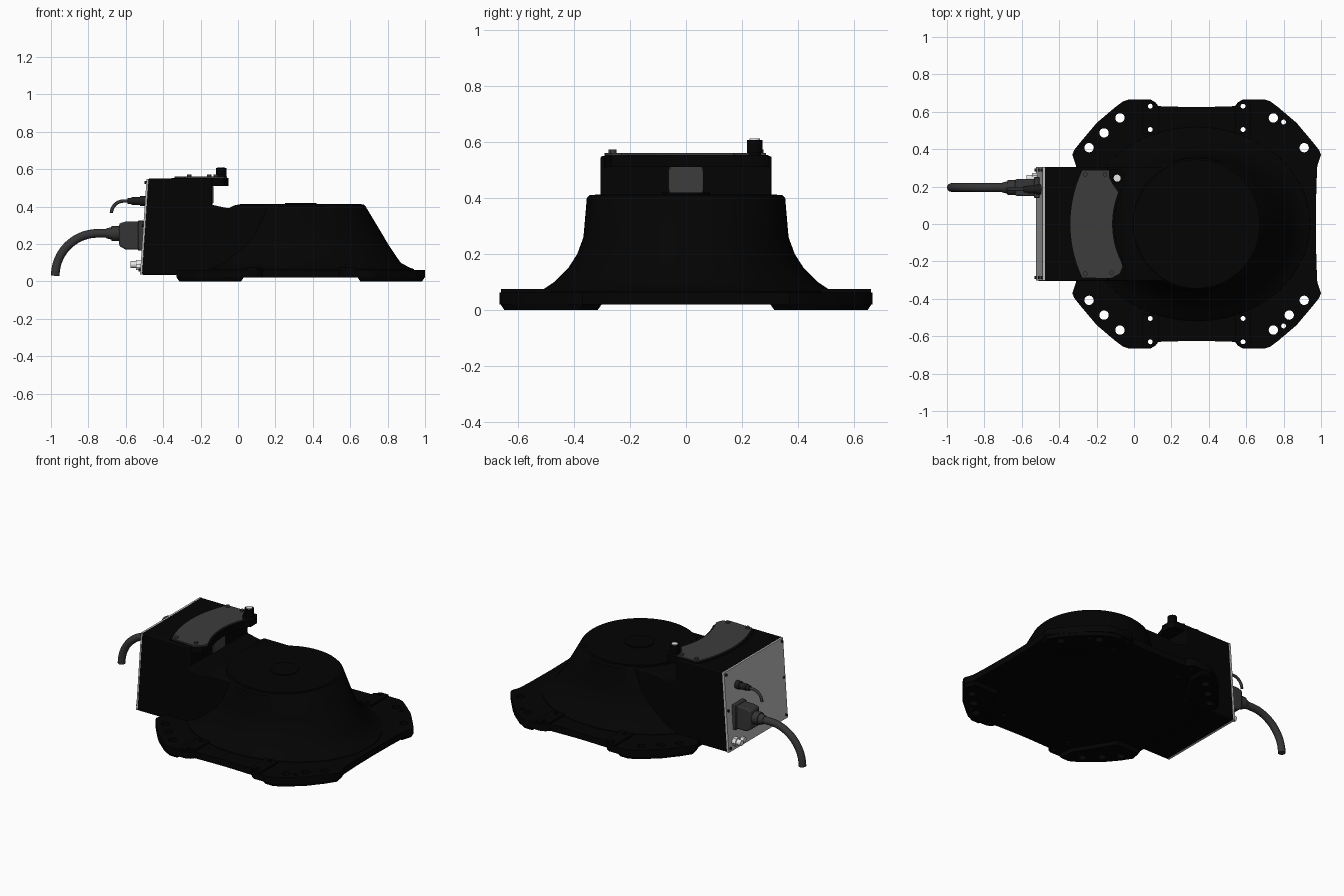
import bpy, bmesh, math
from math import sin, cos, pi, radians
from mathutils import Vector

if "Cube" in bpy.data.objects:
    bpy.data.objects.remove(bpy.data.objects["Cube"])


def material(name, v):
    m = bpy.data.materials.new(name)
    m.use_nodes = True
    m.diffuse_color = (v, v, v, 1)
    m.node_tree.nodes["Principled BSDF"].inputs["Base Color"].default_value = (v, v, v, 1)
    return m


BLACK = material("black_paint", 0.001)
GREY = material("dark_grey", 0.045)
RUBBER = material("cable_grey", 0.035)
DARK = material("plug_black", 0.012)
PANEL = material("panel_grey", 0.5)
SILVER = material("silver", 0.8)
CX = 0.335  # centre of the turret


def add(name, mesh, mat, bevel=0.0):
    ob = bpy.data.objects.new(name, mesh)
    bpy.context.scene.collection.objects.link(ob)
    mesh.materials.clear()
    mesh.materials.append(mat)
    if bevel:
        mod = ob.modifiers.new("bevel", 'BEVEL')
        mod.width, mod.segments, mod.limit_method = bevel, 2, 'ANGLE'
    bpy.ops.object.select_all(action='DESELECT')
    ob.select_set(True)
    bpy.context.view_layer.objects.active = ob
    bpy.ops.object.shade_smooth_by_angle(angle=radians(35))


def from_bmesh(name, bm, mat, **kw):
    bmesh.ops.recalc_face_normals(bm, faces=bm.faces)
    me = bpy.data.meshes.new(name)
    bm.to_mesh(me)
    bm.free()
    add(name, me, mat, **kw)


def loft(name, rings, mat, **kw):
    """Skin rings of points and cap both ends."""
    bm = bmesh.new()
    loops = [[bm.verts.new(p) for p in r] for r in rings]
    n = len(loops[0])
    for a, b in zip(loops, loops[1:]):
        for i in range(n):
            bm.faces.new((a[i], a[(i + 1) % n], b[(i + 1) % n], b[i]))
    bm.faces.new(loops[0])
    bm.faces.new(loops[-1])
    from_bmesh(name, bm, mat, **kw)


def side_prism(name, pts, y0, y1, mat, **kw):
    loft(name, [[(x, y, z) for x, z in pts] for y in (y0, y1)], mat, **kw)


def box(name, lo, hi, mat, **kw):
    pts = [(lo[0], lo[2]), (hi[0], lo[2]), (hi[0], hi[2]), (lo[0], hi[2])]
    side_prism(name, pts, lo[1], hi[1], mat, **kw)


def rod(name, a, b, r, mat, sides=20, r2=None):
    a, b = Vector(a), Vector(b)
    q = (b - a).to_track_quat('Z', 'Y')
    ring = [Vector((cos(2 * pi * i / sides), sin(2 * pi * i / sides), 0)) for i in range(sides)]
    loft(name, [[a + q @ (p * r) for p in ring],
                [b + q @ (p * (r2 or r)) for p in ring]], mat)


def flat_plate(name, outline, holes, z0, z1, mat, taper=0.0):
    """Filled outline with round through holes; taper draws in the lower rim."""
    cu = bpy.data.curves.new(name + "_profile", 'CURVE')
    cu.dimensions, cu.fill_mode, cu.extrude = '2D', 'BOTH', (z1 - z0) / 2
    loops = [outline] + [[(x + r * cos(i * pi / 10), y + r * sin(i * pi / 10))
                          for i in range(20)] for x, y, r in holes]
    for pts in loops:
        s = cu.splines.new('POLY')
        s.points.add(len(pts) - 1)
        for p, (x, y) in zip(s.points, pts):
            p.co = (x, y, 0, 1)
        s.use_cyclic_u = True
    tmp = bpy.data.objects.new(name + "_profile", cu)
    bpy.context.scene.collection.objects.link(tmp)
    deps = bpy.context.evaluated_depsgraph_get()
    me = bpy.data.meshes.new_from_object(tmp.evaluated_get(deps))
    bpy.data.objects.remove(tmp)
    rim = [Vector(p) for p in outline]
    mid = sum(rim, Vector((0, 0))) / len(rim)
    for v in me.vertices:
        if taper and v.co.z < 0 and min((v.co.xy - p).length for p in rim) < 1e-4:
            v.co.xy = v.co.xy.lerp(mid, taper)
        v.co.z += (z0 + z1) / 2
    bm = bmesh.new()
    bm.from_mesh(me)
    bmesh.ops.remove_doubles(bm, verts=bm.verts, dist=1e-5)
    from_bmesh(name, bm, mat)


def tube(name, pts, r, mat):
    cu = bpy.data.curves.new(name, 'CURVE')
    cu.dimensions, cu.bevel_depth, cu.use_fill_caps = '3D', r, True
    cu.bevel_resolution = 4
    s = cu.splines.new('POLY')
    s.points.add(len(pts) - 1)
    for p, co in zip(s.points, pts):
        p.co = (*co, 1)
    ob = bpy.data.objects.new(name, cu)
    bpy.context.scene.collection.objects.link(ob)
    cu.materials.append(mat)


def flip(pts, sx, sy):
    return [((x if sx < 0 else 2 * CX - x), y * sy, *rest) for x, y, *rest in pts]


# Mounting flange, mirrored from one quarter
quarter = [(-.31, .31), (-.33, .37), (-.32, .395), (-.28, .445), (-.2, .54), (-.1, .625),
           (-.06, .655), (-.03, .665), (.09, .665), (.115, .65), (.13, .63), (.3, .625)]
bolts = [(-.24, .408, .025), (-.16, .487, .025), (-.075, .567, .025)]
pad_holes = [(.087, .63, .013), (.087, .505, .013)]
pin = (.80, .545, .013)
corners = [(-1, 1), (1, 1), (1, -1), (-1, -1)]
outline, holes = [], []
for sx, sy in corners:
    q = flip(quarter, sx, sy)
    outline += q if sx * sy < 0 else q[::-1]
    holes += flip(bolts if (sx, sy) != (1, 1) else bolts[::2], sx, sy) + flip(pad_holes, sx, sy)
    if (sx, sy) == (1, 1):
        outline += [(.975, .2), (.972, 0), (.975, -.2)]
holes += [pin, (pin[0], -pin[1], pin[2])]
flat_plate("mounting_flange", outline, holes, .02, .062, BLACK)

# Corner feet and bolt pads
foot = [(-.305, .3), (-.328, .37), (-.28, .443), (-.2, .538), (-.1, .622), (-.03, .662),
        (.03, .662), (.03, .56), (-.13, .3)]
pad = [(.045, .48), (.13, .48), (.13, .625), (.095, .66), (.045, .66)]
for sx, sy in corners:
    tag = ("left" if sx > 0 else "right") + ("_rear" if sy > 0 else "_front")
    h = flip(bolts if (sx, sy) != (1, 1) else bolts[::2], sx, sy)
    if sx > 0:
        h.append((pin[0], pin[1] * sy, pin[2]))
    flat_plate("foot_" + tag, flip(foot, sx, sy), h, 0, .021, BLACK, taper=.08)
    flat_plate("bolt_pad_" + tag, flip(pad, sx, sy), flip(pad_holes, sx, sy), .06, .075, BLACK)

# Flared turret body: height, x radius, y radius
levels = [(.03, .615, .522), (.066, .605, .518), (.075, .58, .508), (.1, .535, .47),
          (.15, .5, .42), (.2, .467, .388), (.26, .432, .366), (.4, .348, .354), (.41, .338, .344)]
N = 72
loft("turret_body", [[(CX + a * cos(2 * pi * i / N), b * sin(2 * pi * i / N), z) for i in range(N)]
                     for z, a, b in levels], BLACK)
rod("turret_disc", (CX, 0, .40), (CX, 0, .413), .325, BLACK, 64)
rod("turret_hub", (CX, 0, .41), (CX, 0, .419), .085, BLACK, 40)

# Connection housing and neck in one profile
side_prism("housing", [(-.515, .035), (-.48, .55), (-.14, .55), (-.14, .41), (-.05, .39),
                       (-.02, .408), (CX, .408), (CX, .035)], -.305, .305, BLACK, bevel=.008)
side_prism("connector_panel", [(-.524, .036), (-.489, .548), (-.475, .548), (-.51, .036)],
           -.302, .306, PANEL)


# Curved overhang and its cover
def arc(r, a0, a1, n=14):
    return [(CX - r * cos(radians(a0 + (a1 - a0) * i / n)),
             r * sin(radians(a0 + (a1 - a0) * i / n))) for i in range(n + 1)]


near = [(-.12, -.29), (-.075, -.265), (-.06, -.23)]
far = [(-.05, .2), (-.05, .265), (-.07, .295), (-.12, .295)]
flat_plate("overhang", arc(.69, 25, -25) + near + arc(.44, -26, 26) + far, [], .51, .553, BLACK)
flat_plate("arc_cover", arc(.675, 25, -25) + near + arc(.452, -26, 22)
           + [(-.12, .22), (-.135, .25), (-.135, .285)], [], .55, .561, GREY)
for i, (x, y) in enumerate([(-.26, -.265), (-.12, -.26), (-.26, .265), (-.155, .265)]):
    rod(f"cover_screw_{i}", (x, y, .555), (x, y, .572), .012, GREY, 12)
box("socket", (-.165, -.062, .415), (-.132, .062, .51), GREY, bevel=.004)
rod("post", (-.09, .245, .51), (-.09, .245, .565), .022, BLACK)
rod("post_collar", (-.09, .245, .56), (-.09, .245, .607), .028, BLACK)
rod("post_cap", (-.09, .245, .605), (-.09, .245, .612), .019, SILVER)

# Panel screws
for y in (-.285, .29):
    for z in (.06, .3, .53):
        x = -.522 + (z - .04) * .067
        rod(f"panel_screw_{y}_{z}", (x + .004, y, z), (x - .01, y, z), .008, DARK, 12)

# Main plug with thick cable
Y = .195
box("plug_base", (-.535, Y - .055, .165), (-.505, Y + .055, .325), RUBBER, bevel=.004)
side_prism("plug_hood", [(-.525, .17), (-.6, .17), (-.635, .19), (-.635, .31), (-.6, .32),
                         (-.525, .32)], Y - .045, Y + .045, RUBBER, bevel=.008)
rod("plug_gland", (-.63, Y, .257), (-.675, Y, .257), .04, RUBBER, 12)
rod("plug_gland_nut", (-.675, Y, .257), (-.705, Y, .257), .034, RUBBER, r2=.026)
tube("main_cable", [(-.66, Y, .257)] + [(-.75 - .227 * sin(t * pi / 40), Y,
     .03 + .227 * cos(t * pi / 40)) for t in range(21)], .023, RUBBER)

# Signal plug with thin cable
rod("signal_socket", (-.49, Y - .01, .43), (-.525, Y - .01, .43), .026, DARK)
rod("signal_plug", (-.525, Y - .01, .43), (-.57, Y - .01, .43), .021, DARK)
rod("signal_gland", (-.57, Y - .01, .43), (-.592, Y - .01, .43), .017, DARK)
tube("signal_cable", [(-.58, Y - .01, .43)] + [(-.61 - .067 * sin(t * pi / 24), Y - .01,
     .365 + .065 * cos(t * pi / 24)) for t in range(13)], .009, RUBBER)

# Bare metal fittings
rod("air_fitting", (-.51, .245, .09), (-.575, .245, .09), .018, SILVER, 12)
rod("air_fitting_nut", (-.515, .245, .09), (-.545, .245, .09), .028, SILVER, 6)
rod("ground_fitting", (-.51, .17, .075), (-.545, .17, .075), .017, SILVER, 6)
